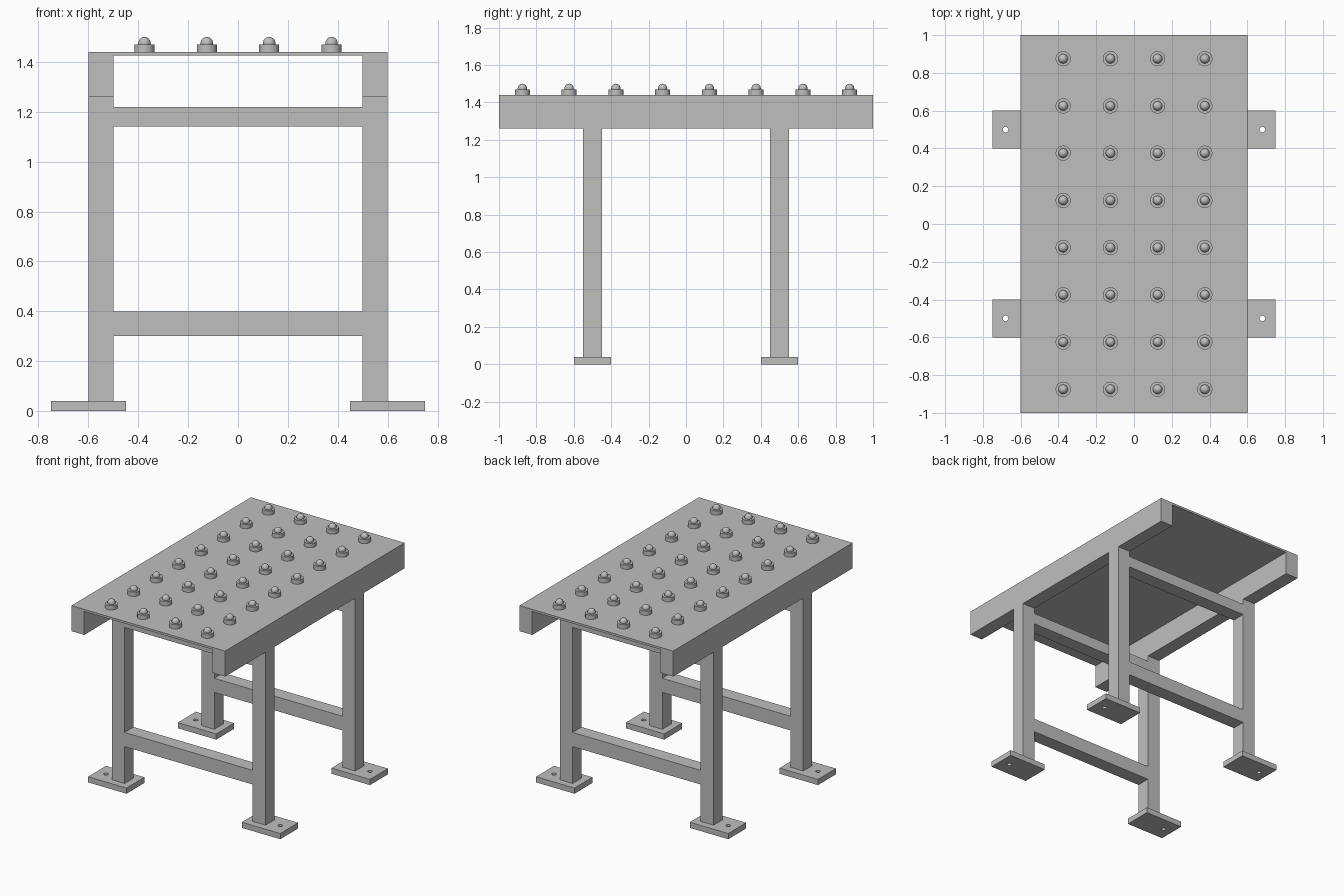
import bpy
import math

cube = bpy.data.objects.get("Cube")
if cube:
    bpy.data.objects.remove(cube, do_unlink=True)

steel = bpy.data.materials.new("grey_steel")
steel.use_nodes = True
GREY = (0.52, 0.52, 0.505, 1)
steel.diffuse_color = GREY
steel.node_tree.nodes["Principled BSDF"].inputs["Base Color"].default_value = GREY


def finish(name):
    obj = bpy.context.object
    obj.name = name
    obj.data.materials.append(steel)
    return obj


def box(name, x, y, z):
    """Box from its (low, high) limits on each axis."""
    spans = (x, y, z)
    bpy.ops.mesh.primitive_cube_add(size=1, location=[(a + b) / 2 for a, b in spans])
    obj = finish(name)
    obj.scale = [b - a for a, b in spans]
    bpy.ops.object.transform_apply(location=False, rotation=False, scale=True)
    return obj


def around(centre, width):
    return centre - width / 2, centre + width / 2


# Table top: thin plate between two solid side beams
box("top_plate", (-0.5, 0.5), (-1, 1), (1.425, 1.44))
for side, s in (("left", 1), ("right", -1)):
    box(f"{side}_beam", around(s * 0.55, 0.1), (-1, 1), (1.26, 1.44))

# Two leg frames
for end, e in (("front", -1), ("back", 1)):
    depth = around(e * 0.5, 0.1)
    box(f"{end}_lower_rail", (-0.5, 0.5), depth, (0.3, 0.4))
    box(f"{end}_upper_rail", (-0.5, 0.5), depth, (1.14, 1.22))
    for side, s in (("left", 1), ("right", -1)):
        box(f"{end}_{side}_leg", around(s * 0.55, 0.1), depth, (0.04, 1.26))
        # Foot plate with a bolt hole
        foot = box(f"{end}_{side}_foot", around(s * 0.6, 0.3), around(e * 0.5, 0.2), (0, 0.04))
        bpy.ops.mesh.primitive_cylinder_add(vertices=24, radius=0.015, depth=0.2,
                                            location=(s * 0.68, e * 0.5, 0.02))
        cutter = finish(f"{end}_{side}_hole_cutter")
        cut = foot.modifiers.new("bolt_hole", "BOOLEAN")
        cut.operation, cut.solver, cut.object = "DIFFERENCE", "EXACT", cutter
        bpy.context.view_layer.objects.active = foot
        bpy.ops.object.modifier_apply(modifier=cut.name)
        bpy.data.objects.remove(cutter, do_unlink=True)

# Grid of ball transfer units: a cup with a ball seated in it
for row in range(8):
    for col in range(4):
        x, y = 0.25 * (col - 1.5), 0.25 * (row - 3.5)
        bpy.ops.mesh.primitive_cylinder_add(vertices=32, radius=0.04, depth=0.03,
                                            location=(x, y, 1.455))
        finish(f"ball_cup_{row}_{col}")
        bpy.ops.object.shade_smooth_by_angle(angle=math.radians(35))
        bpy.ops.mesh.primitive_uv_sphere_add(segments=24, ring_count=12, radius=0.025,
                                             location=(x, y, 1.475))
        finish(f"ball_{row}_{col}")
        bpy.ops.object.shade_smooth()
